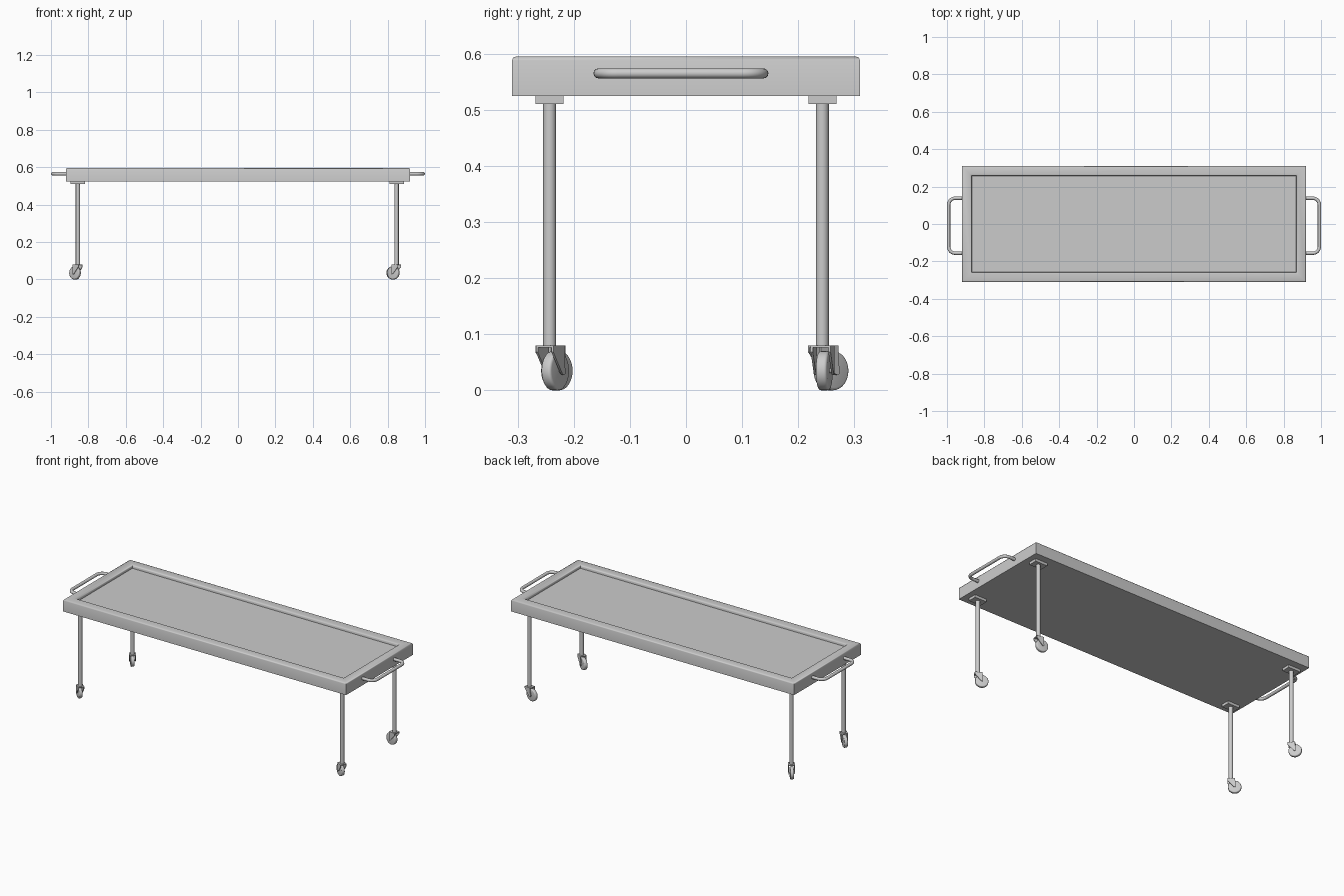
import bpy, bmesh
from math import sin, cos, pi, radians
from mathutils import Matrix, Vector

if "Cube" in bpy.data.objects:
    bpy.data.objects.remove(bpy.data.objects["Cube"])


def finish(name, bm, angle=40, matrix=None):
    """Turn a bmesh into a named, angle-smoothed object."""
    if matrix:
        bm.transform(matrix)
    bmesh.ops.recalc_face_normals(bm, faces=bm.faces)
    me = bpy.data.meshes.new(name)
    bm.to_mesh(me)
    bm.free()
    ob = bpy.data.objects.new(name, me)
    bpy.context.collection.objects.link(ob)
    bpy.ops.object.select_all(action='DESELECT')
    ob.select_set(True)
    bpy.context.view_layer.objects.active = ob
    bpy.ops.object.shade_smooth_by_angle(angle=radians(angle))
    return ob


def add_box(bm, lo, hi):
    lo, hi = Vector(lo), Vector(hi)
    m = Matrix.Translation((lo + hi) / 2) @ Matrix.Diagonal((*(hi - lo), 1))
    bmesh.ops.create_cube(bm, size=1, matrix=m)


def add_cylinder(bm, r, depth, matrix, sides=32):
    return bmesh.ops.create_cone(bm, cap_ends=True, segments=sides, radius1=r,
                                 radius2=r, depth=depth, matrix=matrix)['verts']


def add_prism(bm, profile, y0, y1):
    """Extrude an XZ profile from y0 to y1."""
    f = bm.faces.new([bm.verts.new((x, y0, z)) for x, z in profile])
    ext = bmesh.ops.extrude_face_region(bm, geom=[f], use_keep_orig=True)
    vs = [v for v in ext['geom'] if isinstance(v, bmesh.types.BMVert)]
    bmesh.ops.translate(bm, verts=vs, vec=(0, y1 - y0, 0))


# Tray top: nested rectangles forming the outer wall, rounded rim and floor
bm = bmesh.new()
section = [(0, .525), (0, .588), (.002, .593), (.007, .595), (.043, .595),
           (.050, .593), (.053, .588), (.053, .576)]
rings = []
for inset, z in section:
    x, y = .92 - inset, .31 - inset
    rings.append([bm.verts.new(p) for p in
                  ((-x, -y, z), (x, -y, z), (x, y, z), (-x, y, z))])
for a, b in zip(rings, rings[1:]):
    for i in range(4):
        j = (i + 1) % 4
        bm.faces.new((a[i], a[j], b[j], b[i]))
bm.faces.new(rings[0][::-1])
bm.faces.new(rings[-1])
finish("tray_top", bm, 50)


# End handles: bent tubes
def handle(name, side):
    xo, y0, y1, r = .991, -.156, .138, .035
    pts = [(.91, y0)]
    for cy, start in ((y0 + r, -pi / 2), (y1 - r, 0)):
        for k in range(9):
            a = start + k * pi / 16
            pts.append((xo - r + r * cos(a), cy + r * sin(a)))
    pts.append((.91, y1))
    cu = bpy.data.curves.new(name, 'CURVE')
    cu.dimensions = '3D'
    cu.bevel_depth = .009
    cu.bevel_resolution = 4
    cu.use_fill_caps = True
    sp = cu.splines.new('POLY')
    sp.points.add(len(pts) - 1)
    for p, (x, y) in zip(sp.points, pts):
        p.co = (side * x, y, .565, 1)
    ob = bpy.data.objects.new(name, cu)
    bpy.context.collection.objects.link(ob)
    bpy.ops.object.select_all(action='DESELECT')
    ob.select_set(True)
    bpy.context.view_layer.objects.active = ob
    bpy.ops.object.convert(target='MESH')
    bpy.ops.object.shade_smooth_by_angle(angle=radians(40))


handle("right_handle", 1)
handle("left_handle", -1)

# Legs with mounting plate and a swivelled caster (angle = trail direction)
FORK = [(-.018, .08), (.022, .08), (.025, .03), (.021, .027), (.014, .03), (-.018, .068)]
for name, x, y, angle in (("back_right", .848, .243, 170),
                          ("front_right", .848, -.243, 150),
                          ("front_left", -.856, -.243, 140),
                          ("back_left", -.856, .243, 130)):
    place = Matrix.Translation((x, y, 0))
    swivel = place @ Matrix.Rotation(radians(angle), 4, 'Z')

    # Mounting plate under the tray
    bm = bmesh.new()
    add_box(bm, (-.039, -.025, .51), (.039, .025, .526))
    finish(name + "_mount", bm, 30, place)

    # Round leg
    bm = bmesh.new()
    add_cylinder(bm, .0115, .436, Matrix.Translation((0, 0, .296)))
    finish(name + "_leg", bm, 40, place)

    # Caster fork: top plate and two tapered cheeks
    bm = bmesh.new()
    add_box(bm, (-.018, -.016, .076), (.022, .016, .08))
    for s in (-1, 1):
        add_prism(bm, FORK, s * .014, s * .018)
    finish(name + "_caster_fork", bm, 30, swivel)

    # Caster wheel with rounded tread, and its axle
    axle = Matrix.Translation((.02, 0, .035)) @ Matrix.Rotation(pi / 2, 4, 'X')
    bm = bmesh.new()
    add_cylinder(bm, .035, .02, axle)
    rims = [e for e in bm.edges if any(len(f.verts) > 4 for f in e.link_faces)]
    bmesh.ops.bevel(bm, geom=rims, offset=.005, segments=3, profile=.5, affect='EDGES')
    finish(name + "_caster_wheel", bm, 40, swivel)
    bm = bmesh.new()
    add_cylinder(bm, .004, .034, axle, 16)
    finish(name + "_caster_axle", bm, 40, swivel)
